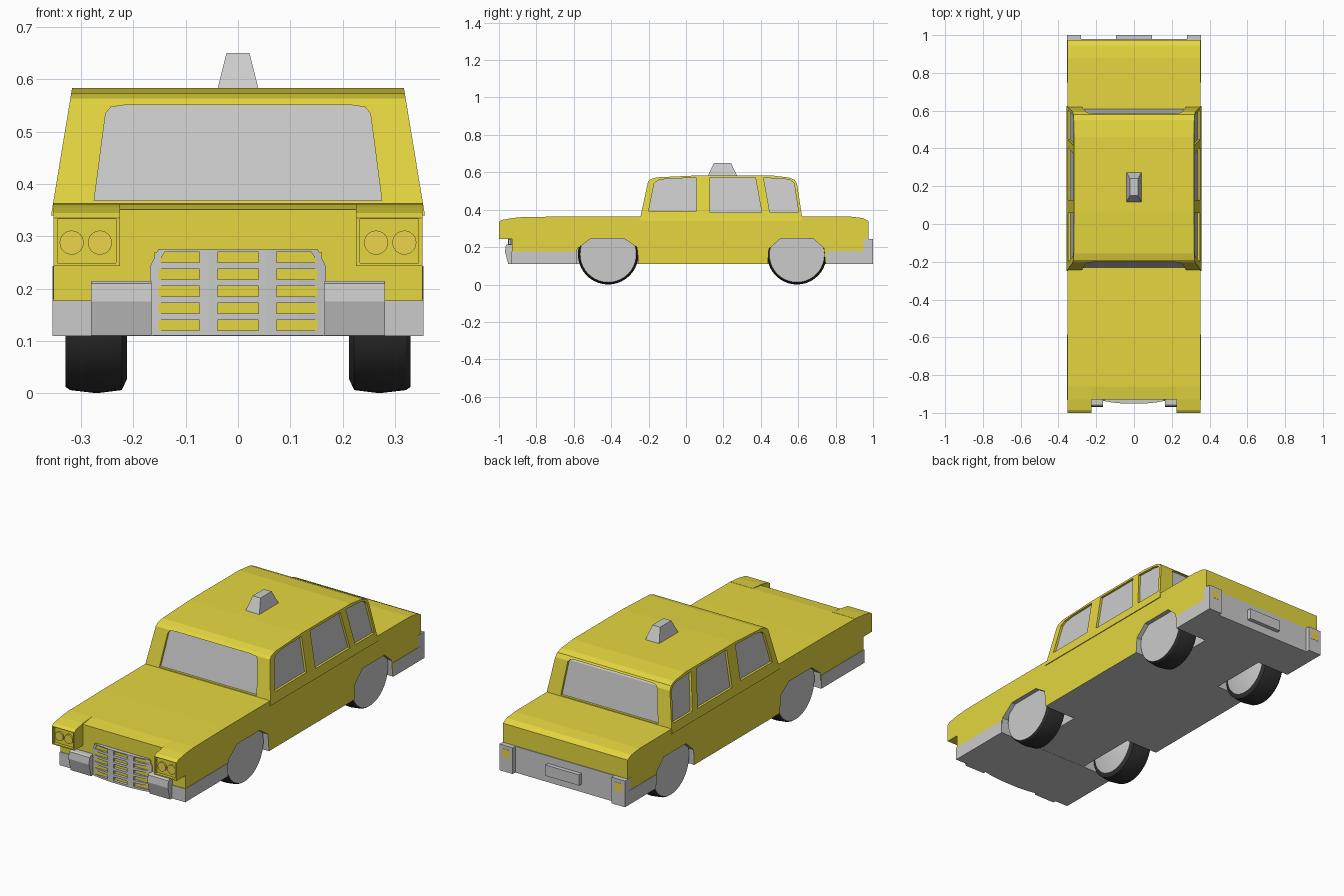
import bpy, bmesh, math
from mathutils import Vector

if "Cube" in bpy.data.objects:
    bpy.data.objects.remove(bpy.data.objects["Cube"])


def material(name, rgb):
    m = bpy.data.materials.new(name)
    m.diffuse_color = (*rgb, 1)
    m.use_nodes = True
    m.node_tree.nodes["Principled BSDF"].inputs["Base Color"].default_value = m.diffuse_color
    return m


YELLOW = material("yellow_paint", (0.78, 0.68, 0.05))
AMBER = material("amber_lamp", (0.85, 0.66, 0.07))
BLACK = material("black_rubber", (0.03, 0.03, 0.03))
GREY = material("grey", (0.8, 0.8, 0.8))


def finish(name, bm, *mats):
    bmesh.ops.recalc_face_normals(bm, faces=bm.faces)
    me = bpy.data.meshes.new(name)
    bm.to_mesh(me)
    bm.free()
    for m in mats:
        me.materials.append(m)
    ob = bpy.data.objects.new(name, me)
    bpy.context.collection.objects.link(ob)
    return ob


def prism(name, axis, pts, a, b, mat=GREY, width=None):
    """Extrude a 2D outline along an axis; width(z) optionally sets |x| by height."""
    bm = bmesh.new()
    rings = []
    for t in (a, b):
        ring = []
        for p, q in pts:
            co = {'x': (t, p, q), 'y': (p, t, q), 'z': (p, q, t)}[axis]
            if width:
                co = (math.copysign(width(q), t), p, q)
            ring.append(bm.verts.new(co))
        rings.append(ring)
        bm.faces.new(ring)
    n = len(pts)
    for i in range(n):
        j = (i + 1) % n
        bm.faces.new((rings[0][i], rings[0][j], rings[1][j], rings[1][i]))
    return finish(name, bm, mat)


def box(name, x, y, z, mat=GREY):
    return prism(name, 'z', [(x[0], y[0]), (x[1], y[0]), (x[1], y[1]), (x[0], y[1])], *z, mat)


def cut(ob, cutter):
    mod = ob.modifiers.new("cut", 'BOOLEAN')
    mod.operation, mod.object, mod.solver = 'DIFFERENCE', cutter, 'EXACT'
    mod.material_mode = 'TRANSFER'
    bpy.context.view_layer.objects.active = ob
    bpy.ops.object.modifier_apply(modifier=mod.name)
    bpy.data.objects.remove(cutter)


def span(s, a, b):
    return sorted((s * a, s * b))


# Lower body with grey underside
body = prism("body", 'x', [(-.93, .11), (-.93, .351), (-.86, .361), (-.6, .364), (.62, .364),
                           (.88, .363), (.945, .355), (.975, .34), (.975, .11)], -.353, .353, YELLOW)
body.data.materials.append(GREY)
for p in body.data.polygons:
    if p.normal.z < -.9:
        p.material_index = 1

# Wheel arches
front_arch = [(-.59, .05), (-.582, .19), (-.51, .245), (-.33, .245), (-.262, .2), (-.248, .05)]
rear_arch = [(.433, .05), (.443, .19), (.505, .245), (.68, .245), (.737, .195), (.752, .05)]
for s in (-1, 1):
    for arch in (front_arch, rear_arch):
        cut(body, prism("arch_cutter", 'x', arch, *span(s, .17, .4)))


# Cabin shell, tapered toward the roof
def cabin_width(z):
    return .354 - (z - .36) * .165


cabin_side = [(-.25, .34), (-.243, .365), (-.203, .55), (-.19, .563), (-.155, .573), (.06, .583),
              (.46, .583), (.55, .572), (.58, .56), (.593, .54), (.62, .365), (.624, .34)]
cabin = prism("cabin", 'x', cabin_side, -1, 1, YELLOW, cabin_width)
screen = [(-.275, .368), (.275, .368), (.253, .535), (.243, .547), (.215, .551),
          (-.215, .551), (-.243, .547), (-.253, .535)]
side_windows = [
    [(-.2, .392), (.057, .394), (.057, .57), (-.1, .566), (-.15, .557), (-.17, .54)],
    [(.127, .386), (.405, .386), (.371, .571), (.127, .571)],
    [(.448, .386), (.602, .386), (.578, .54), (.56, .557), (.53, .564), (.415, .57)]]
cut(cabin, prism("screen_cutter", 'y', screen, -.5, .9, YELLOW))
for w in side_windows:
    cut(cabin, prism("window_cutter", 'x', w, -.5, .5, YELLOW))

# Glass block just inside the shell
centre = Vector((.19, .46))
glass_side = [(centre.x + (y - centre.x) * .972, min(z, .573)) for y, z in cabin_side]
prism("window_glass", 'x', glass_side, -1, 1, GREY, lambda z: cabin_width(z) - .012)

# Roof sign
bm = bmesh.new()
bmesh.ops.create_cube(bm, size=1)
for v in bm.verts:
    top = v.co.z > 0
    v.co = (math.copysign(.022 if top else .04, v.co.x),
            .195 + math.copysign(.045 if top else .08, v.co.y), .65 if top else .578)
finish("roof_sign", bm, GREY)

# Grey lower skirts and rear panel
box("front_skirt", (-.355, .355), (-.933, -.586), (.109, .177))
box("rear_skirt", (-.355, .355), (.75, .978), (.109, .18))
box("rear_panel", (-.354, .354), (.95, .979), (.109, .243))
box("rear_plate", (-.095, .095), (.97, 1), (.15, .205))

# Curved slotted grille
grille_plan = [(-.168, -.92), (-.168, -.935), (-.115, -.945), (-.055, -.951), (.055, -.951),
               (.115, -.945), (.168, -.935), (.168, -.92)]
grille = prism("grille", 'z', grille_plan, .11, .275)
for s in (-1, 1):
    cut(grille, prism("corner_cutter", 'y', [(s * .15, .28), (s * .18, .28), (s * .18, .24), (s * .169, .24)], -1, -.9))
for x in (-.113, 0, .113):
    for row in range(5):
        z = .13 + row * .0325
        chop = .012 * (1 if x > 0 else -1) if row == 4 and x else 0
        l, r = x - .039, x + .039
        cut(grille, prism("slot_cutter", 'y', [(l, z - .01), (r, z - .01), (r - max(chop, 0), z + .01),
                                               (l - min(chop, 0), z + .01)], -1, -.8))
box("grille_backing", (-.16, .16), (-.936, -.925), (.115, .27), YELLOW)


def lathe(name, profile, y, z, segments, hub_mat, tread_mat):
    """Spin an (x, radius) outline around the x axis and close both ends with discs."""
    bm = bmesh.new()
    rings = [[bm.verts.new((x, y + r * math.cos(2 * math.pi * i / segments),
                            z + r * math.sin(2 * math.pi * i / segments))) for i in range(segments)]
             for x, r in profile]
    for a, b in zip(rings, rings[1:]):
        for i in range(segments):
            j = (i + 1) % segments
            bm.faces.new((a[i], a[j], b[j], b[i])).material_index = 1
    bm.faces.new(rings[0])
    bm.faces.new(rings[-1])
    ob = finish(name, bm, hub_mat, tread_mat)
    bpy.context.view_layer.objects.active = ob
    ob.select_set(True)
    bpy.ops.object.shade_smooth_by_angle(angle=math.radians(25))
    ob.select_set(False)


for s, side in ((-1, "left"), (1, "right")):
    # Wheels
    for end, y, r in (("front", -.416, .162), ("rear", .593, .159)):
        profile = [(.215, r - .012), (.217, r - .03), (.213, r - .03), (.223, r - .006), (.27, r),
                   (.322, r - .006), (.33, r - .012)]
        profile = [(.212, r - .028), (.222, r - .006), (.27, r), (.321, r - .006), (.33, r - .012)]
        lathe(f"{end}_{side}_wheel", [(s * x, q) for x, q in profile], y, r, 40, GREY, BLACK)

    # Headlight housing with recessed twin lamps
    housing = prism(f"{side}_headlight_housing", 'x',
                    [(-1, .243), (-1, .335), (-.985, .345), (-.93, .355), (-.86, .362), (-.86, .243)],
                    *span(s, .226, .353), YELLOW)
    cut(housing, box("recess_cutter", span(s, .233, .345), (-1.1, -.985), (.249, .333), YELLOW))
    for i, x in enumerate((.264, .318)):
        lamp = [(s * x + .023 * math.cos(a * math.pi / 12), .288 + .023 * math.sin(a * math.pi / 12))
                for a in range(24)]
        prism(f"{side}_headlamp_{i + 1}", 'y', lamp, -.993, -.98, AMBER)

    # Front bumper block, rear corner and tail lamp
    prism(f"{side}_front_bumper", 'x', [(-.92, .11), (-.95, .11), (-.968, .175), (-.963, .21), (-.955, .215),
                                        (-.92, .215)], *span(s, .165, .281))
    box(f"{side}_rear_corner", span(s, .28, .355), (.972, 1), (.109, .243))
    box(f"{side}_tail_lamp", span(s, .297, .338), (.99, 1.001), (.18, .225), AMBER)
